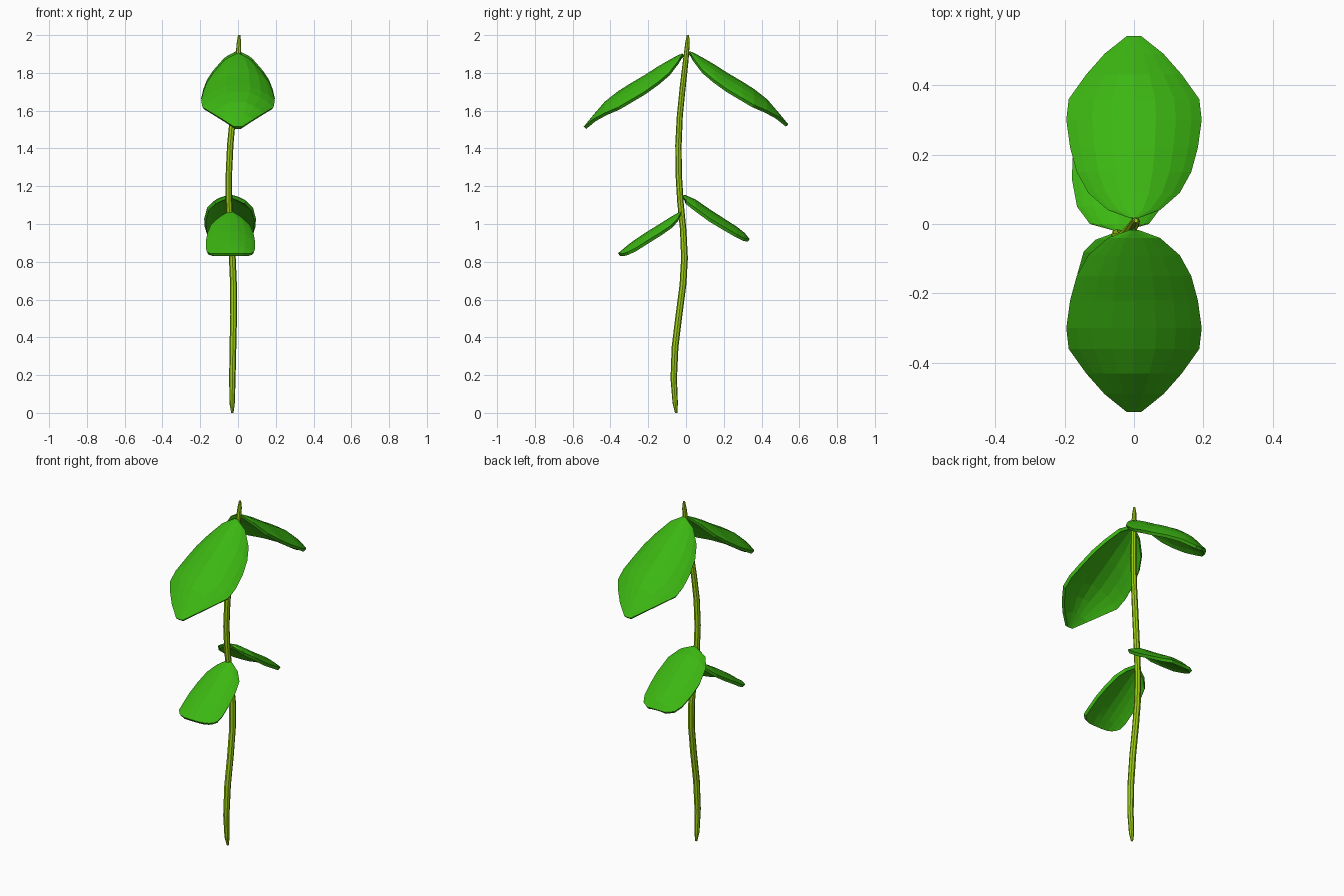
import bpy, bmesh, math


def material(name, color):
    m = bpy.data.materials.new(name)
    m.diffuse_color = color
    return m


LEAF = material("leaf_green", (0.045, 0.47, 0.006, 1))
STEM = material("stem_green", (0.33, 0.62, 0.006, 1))


def make_object(name, bm, mat):
    bmesh.ops.recalc_face_normals(bm, faces=bm.faces)
    mesh = bpy.data.meshes.new(name)
    bm.to_mesh(mesh)
    bm.free()
    mesh.materials.append(mat)
    ob = bpy.data.objects.new(name, mesh)
    bpy.context.collection.objects.link(ob)
    return ob


# Stem: eight-sided tube along a gently swaying path (x, y, z, radius)
def make_stem(path, sides=8):
    bm = bmesh.new()
    rings = []
    for x, y, z, r in path:
        rings.append([bm.verts.new((x + r * math.cos(2 * math.pi * i / sides),
                                    y + r * math.sin(2 * math.pi * i / sides), z))
                      for i in range(sides)])
    for a, b in zip(rings, rings[1:]):
        for i in range(sides):
            j = (i + 1) % sides
            bm.faces.new((a[i], a[j], b[j], b[i]))
    bm.faces.new(rings[0][::-1])
    bm.faces.new(rings[-1])
    return make_object("stem", bm, STEM)


# Leaf: arched cross-sections along y; rows are (y, spine z, edge drop, half width)
def make_leaf(name, rows, side=1, cx=0.0, dz=0.0, pull=0.0, cols=8):
    bm = bmesh.new()
    grid = []
    for k, (y, z, drop, hw) in enumerate(rows):
        back = pull if k == len(rows) - 1 else 0
        line = []
        for i in range(cols + 1):
            u = math.sin((i / cols - 0.5) * math.pi * 0.8) / math.sin(math.pi * 0.4)
            line.append(bm.verts.new((cx + hw * u, side * (y - back * u ** 4),
                                      z + dz - drop * u * u)))
        grid.append(line)
    for a, b in zip(grid, grid[1:]):
        for i in range(cols):
            bm.faces.new((a[i], a[i + 1], b[i + 1], b[i]))
    bmesh.ops.recalc_face_normals(bm, faces=bm.faces)
    bm.normal_update()
    if sum(f.normal.z for f in bm.faces) < 0:
        bmesh.ops.reverse_faces(bm, faces=bm.faces)
    mesh = bpy.data.meshes.new(name)
    bm.to_mesh(mesh)
    bm.free()
    mesh.materials.append(LEAF)
    ob = bpy.data.objects.new(name, mesh)
    bpy.context.collection.objects.link(ob)
    mod = ob.modifiers.new("thickness", 'SOLIDIFY')
    mod.thickness = 0.018
    mod.offset = -1
    return ob


make_stem([
    (-0.03, -0.052, 0.00, 0.006), (-0.031, -0.057, 0.05, 0.014),
    (-0.03, -0.065, 0.18, 0.017), (-0.027, -0.058, 0.35, 0.018),
    (-0.023, -0.037, 0.52, 0.018), (-0.024, -0.016, 0.68, 0.018),
    (-0.030, -0.008, 0.82, 0.018), (-0.040, -0.015, 0.97, 0.017),
    (-0.048, -0.030, 1.12, 0.017), (-0.048, -0.039, 1.27, 0.017),
    (-0.041, -0.040, 1.42, 0.017), (-0.027, -0.033, 1.57, 0.016),
    (-0.012, -0.018, 1.72, 0.016), (0.000, -0.002, 1.86, 0.015),
    (0.005, 0.008, 1.96, 0.012), (0.006, 0.010, 2.00, 0.006)])

# Upper pair: large pointed leaves
upper = [(0.018, 1.915, 0.003, 0.015), (0.04, 1.907, 0.03, 0.075),
         (0.09, 1.88, 0.068, 0.132), (0.15, 1.845, 0.083, 0.165),
         (0.22, 1.80, 0.088, 0.184), (0.30, 1.753, 0.088, 0.195),
         (0.36, 1.715, 0.085, 0.188), (0.43, 1.66, 0.06, 0.138),
         (0.49, 1.59, 0.022, 0.085), (0.542, 1.527, 0.0, 0.02)]
make_leaf("upper_back_leaf", upper)
make_leaf("upper_front_leaf", upper, side=-1, dz=-0.012)

# Lower pair: smaller blunt leaves
make_leaf("lower_back_leaf", [
    (-0.018, 1.155, 0.005, 0.02), (0.0, 1.152, 0.03, 0.085),
    (0.05, 1.13, 0.045, 0.122), (0.13, 1.075, 0.048, 0.137),
    (0.20, 1.03, 0.045, 0.134), (0.27, 0.985, 0.04, 0.122),
    (0.31, 0.953, 0.028, 0.10), (0.337, 0.92, 0.0, 0.06)], cx=-0.042)
make_leaf("lower_front_leaf", [
    (0.025, 1.067, 0.003, 0.015), (0.045, 1.058, 0.03, 0.07),
    (0.08, 1.038, 0.045, 0.105), (0.14, 1.00, 0.048, 0.122),
    (0.21, 0.957, 0.048, 0.130), (0.27, 0.917, 0.046, 0.130),
    (0.31, 0.887, 0.035, 0.125), (0.36, 0.845, 0.0, 0.108)],
    side=-1, cx=-0.04, pull=0.03)
